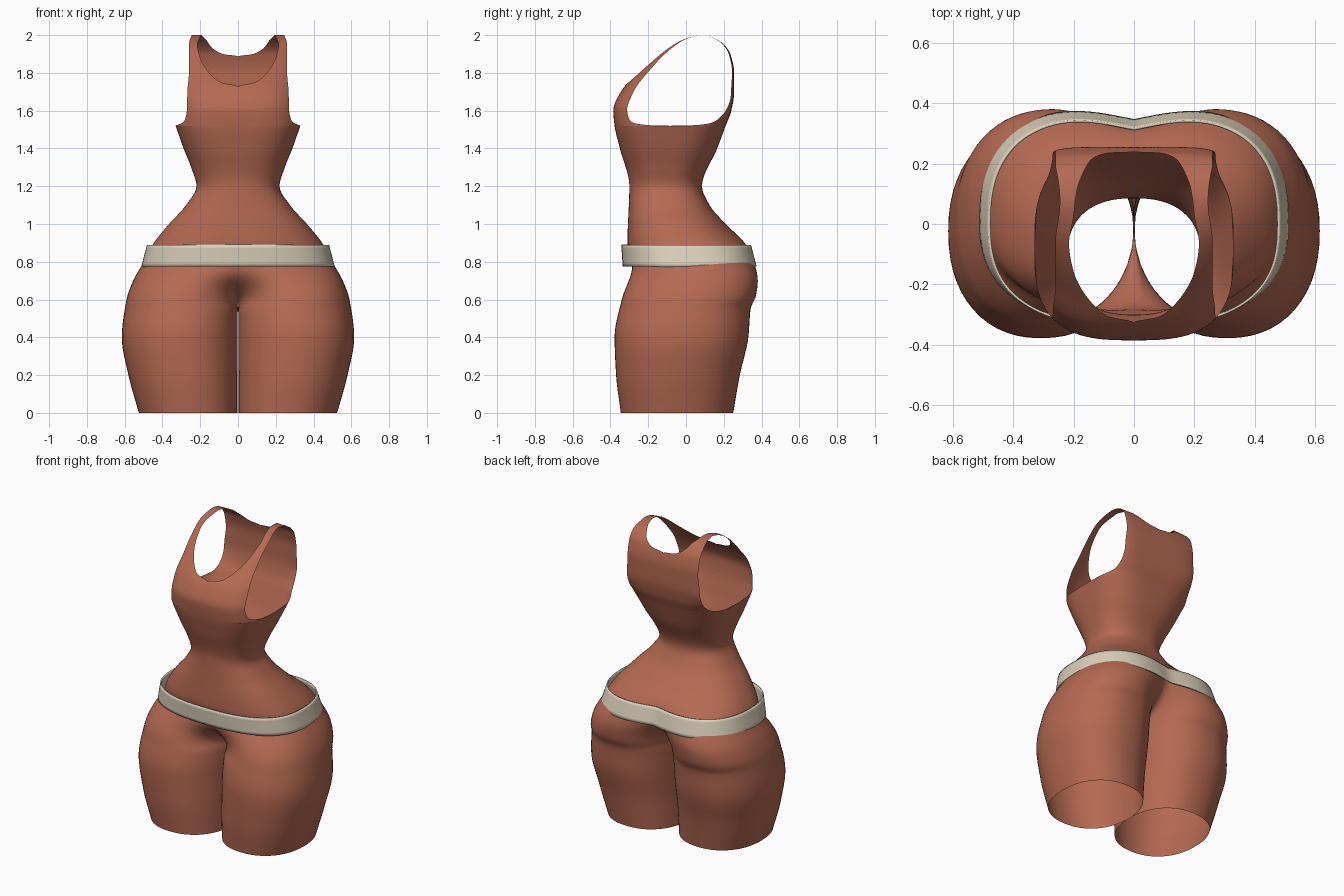
import bpy, bmesh, math

if "Cube" in bpy.data.objects:
    bpy.data.objects.remove(bpy.data.objects["Cube"])


def material(name, rgb):
    m = bpy.data.materials.new(name)
    m.diffuse_color = (*rgb, 1)
    m.use_nodes = True
    m.node_tree.nodes["Principled BSDF"].inputs["Base Color"].default_value = m.diffuse_color
    return m


CLAY = material("terracotta", (0.46, 0.142, 0.085))
CREAM = material("cream", (0.70, 0.63, 0.49))


def curve(pts, t):
    """Smooth monotone interpolation through (t, value) points."""
    if t <= pts[0][0]:
        return pts[0][1]
    if t >= pts[-1][0]:
        return pts[-1][1]
    i = max(k for k in range(len(pts) - 1) if pts[k][0] <= t)
    d = [(b[1] - a[1]) / (b[0] - a[0]) for a, b in zip(pts, pts[1:])]

    def slope(k):
        if k == 0 or k == len(d):
            return d[min(k, len(d) - 1)]
        a, b = d[k - 1], d[k]
        return 2 * a * b / (a + b) if a * b > 0 else 0
    h = pts[i + 1][0] - pts[i][0]
    u = (t - pts[i][0]) / h
    return ((2*u**3 - 3*u*u + 1) * pts[i][1] + (u**3 - 2*u*u + u) * h * slope(i)
            + (3*u*u - 2*u**3) * pts[i+1][1] + (u**3 - u*u) * h * slope(i + 1))


# Silhouettes by height: half width, front depth, back depth
WIDTH = [(0, .525), (.2, .58), (.4, .615), (.6, .59), (.7, .555), (.78, .51),
         (.89, .452), (1, .365), (1.1, .275), (1.2, .22), (1.3, .248),
         (1.4, .288), (1.52, .33)]
FRONT = [(0, -.345), (.2, -.37), (.4, -.378), (.6, -.34), (.78, -.285), (.9, -.31),
         (1.2, -.3), (1.4, -.35), (1.52, -.378), (1.6, -.385), (1.7, -.345),
         (1.8, -.255), (1.9, -.15), (1.96, -.06), (1.99, .02), (2, .075)]
BACK = [(0, .25), (.2, .285), (.4, .33), (.55, .342), (.62, .37), (.7, .38),
        (.8, .36), (.9, .31), (1, .21), (1.1, .125), (1.2, .085), (1.4, .165),
        (1.52, .21), (1.6, .24), (1.7, .255), (1.8, .255), (1.9, .235),
        (1.96, .19), (1.99, .13), (2, .075)]
# Squareness of the cross-section, front and back
N_FRONT = [(0, 2.5), (1.2, 2.4), (1.52, 3)]
N_BACK = [(0, 2.5), (1.2, 2.4), (1.52, 3.4), (1.65, 6)]
SEG = 56


def power(v, e):
    return math.copysign(abs(v) ** e, v)


def section(hw, yf, yb, nf, nb, wf, wb):
    """Right half outline; weights blend it from half a torso to a whole leg."""
    ym, pts = (yf + yb) / 2, []
    for i in range(SEG + 1):
        s = i / SEG
        w = wf + (wb - wf) * s * s * (3 - 2 * s)
        a, b = math.pi * (s - .5), 2 * math.pi * (s - .5)
        e = 2 / (nf if s < .5 else nb)
        depth = (yb - yf) / 2
        tx, ty = hw * power(max(math.cos(a), 0), e), depth * power(math.sin(a), e)
        lx = hw / 2 * (1 + power(math.cos(b), .9))
        ly = depth * power(math.sin(b), .9)
        pts.append((tx + (lx - tx) * w, ty + (ly - ty) * w))
    # restore full depth after blending
    hi, lo = max(p[1] for p in pts), min(p[1] for p in pts)
    return [(x, ym + (y * (yb - ym) / hi if y > 0 else y * (yf - ym) / lo))
            for x, y in pts]


def body_row(z):
    tf = min(max((.80 - z) / .25, 0), 1)
    tb = min(max((.97 - z) / .42, 0), 1)
    half = section(curve(WIDTH, z), curve(FRONT, z), curve(BACK, z),
                   curve(N_FRONT, z), curve(N_BACK, z), tf ** 1.4, tb ** 1.5)
    gap = .003 if z < .55 else 0
    return [(0 if x < 1e-4 and not gap else max(x, gap), y, z) for x, y in half]


def grid_object(name, grids, mat, thickness=0):
    """Skin rows of points, mirror across x, smooth."""
    bm = bmesh.new()
    for rows, flip in grids:
        vs = [[bm.verts.new(p) for p in row] for row in rows]
        for r0, r1 in zip(vs, vs[1:]):
            for j in range(len(r0) - 1):
                f = [r0[j], r0[j + 1], r1[j + 1], r1[j]]
                bm.faces.new(f[::-1] if flip else f)
    bmesh.ops.remove_doubles(bm, verts=bm.verts, dist=.0004)
    me = bpy.data.meshes.new(name)
    bm.to_mesh(me)
    bm.free()
    me.materials.append(mat)
    ob = bpy.data.objects.new(name, me)
    bpy.context.collection.objects.link(ob)
    m = ob.modifiers.new("mirror", 'MIRROR')
    m.merge_threshold = .001
    if thickness:
        s = ob.modifiers.new("thickness", 'SOLIDIFY')
        s.thickness, s.offset = thickness, -1
    bpy.context.view_layer.objects.active = ob
    ob.select_set(True)
    bpy.ops.object.shade_smooth_by_angle(angle=math.radians(50))
    ob.select_set(False)
    return ob


# Legs, hips and waist in one skin, open at the hems
heights = [.55 * i / 20 for i in range(21)] + [.55 + .97 * i / 60 for i in range(1, 61)]
grid_object("hips_and_torso", [([body_row(z) for z in heights], False)], CLAY)

# Bodice panels between neckline and armhole edges (x, z)
ARMHOLE = [(.33, 1.52), (.285, 1.545), (.27, 1.61), (.268, 1.7), (.26, 1.8),
           (.26, 1.88), (.26, 1.95), (.245, 2)]
NECK_FRONT = [(0, 1.52), (0, 1.62), (0, 1.725), (.09, 1.75), (.16, 1.81),
              (.2, 1.88), (.215, 1.95), (.195, 2)]
NECK_BACK = [(0, 1.52), (0, 1.64), (0, 1.76), (0, 1.885), (.08, 1.9),
             (.14, 1.935), (.165, 1.97), (.195, 2)]


def path(pts, t):
    return [curve([(i, p[k]) for i, p in enumerate(pts)], t) for k in (0, 1)]


def panel(neck, depth, squareness):
    rows = []
    for i in range(57):
        t = i / 8
        (x0, z0), (x1, z1) = path(neck, t), path(ARMHOLE, t)
        row = []
        for j in range(19):
            u = math.sin(math.pi / 2 * j / 18)
            x, z = x0 + (x1 - x0) * u, z0 + (z1 - z0) * u
            ym = (curve(FRONT, z) + curve(BACK, z)) / 2
            n = curve(squareness, z)
            k = max(1 - min(x / .33, 1) ** n, 0) ** (1 / n)
            row.append((x, ym + (curve(depth, z) - ym) * k, z))
        rows.append(row)
    return rows


grid_object("bodice_panels", [(panel(NECK_FRONT, FRONT, N_FRONT), False),
                              (panel(NECK_BACK, BACK, N_BACK), True)], CLAY)

# Hip belt, a thin flared band
belt = []
for i in range(7):
    t = i / 6
    half = section(.512 - .03 * t, -.335 - .008 * t, .374 - .03 * t, 2.6, 2.5, 0, .16)
    belt.append([(0 if x < 1e-4 else x, y, .775 + .115 * t) for x, y in half])
grid_object("hip_belt", [(belt, False)], CREAM, .008)
